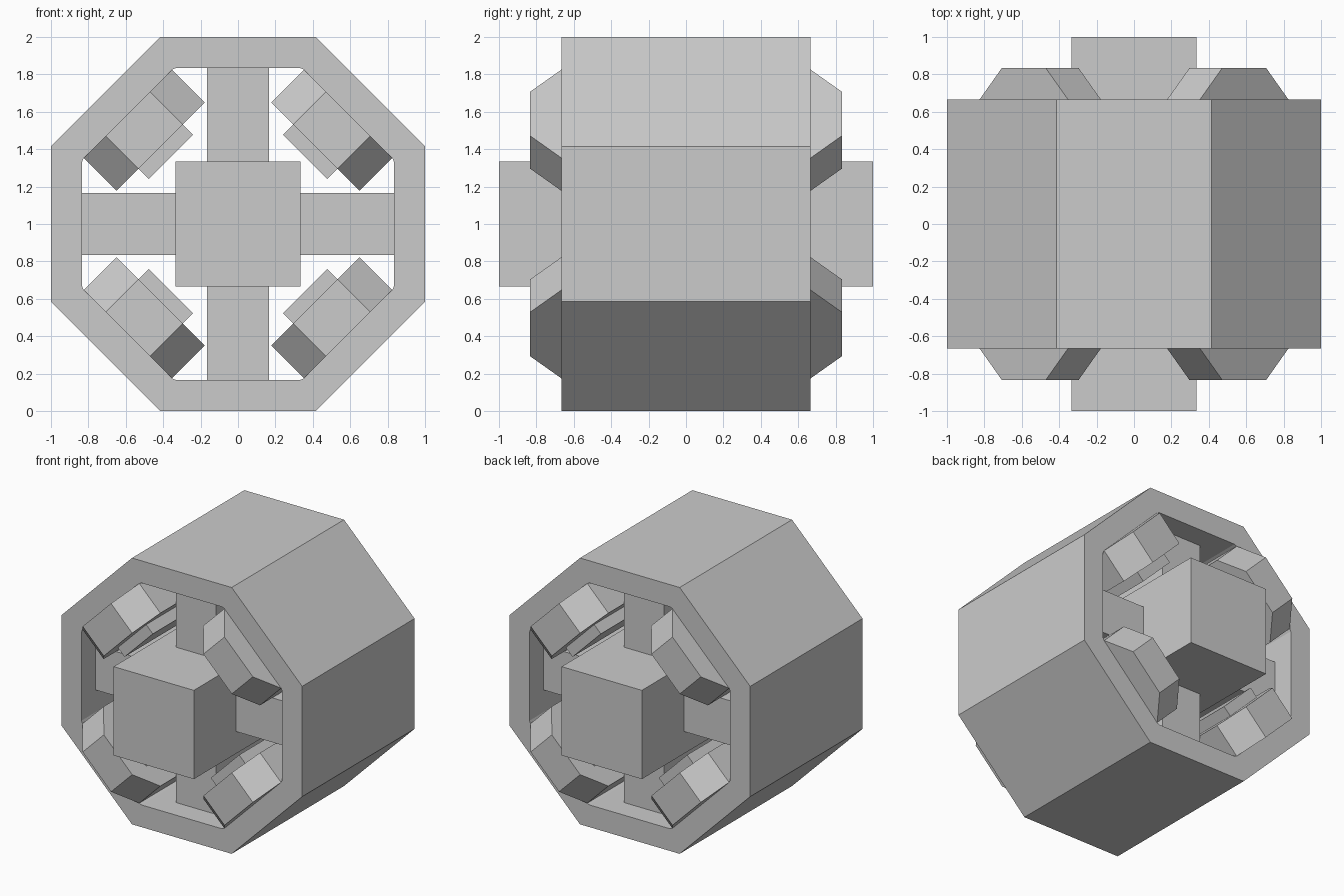
import bpy, bmesh
from math import pi, tan, cos, sin
from mathutils import Matrix, Vector

if "Cube" in bpy.data.objects:
    bpy.data.objects.remove(bpy.data.objects["Cube"])

T = 1 / 3      # main module: half width of the core
S = 1 / 6      # half module
CENTRE = Matrix.Translation((0, 0, 1))


def finish(name, bm, matrix):
    bmesh.ops.recalc_face_normals(bm, faces=bm.faces)
    mesh = bpy.data.meshes.new(name)
    bm.to_mesh(mesh)
    bm.free()
    mesh.transform(matrix)
    ob = bpy.data.objects.new(name, mesh)
    bpy.context.collection.objects.link(ob)
    return ob


def box(name, x, y, z, matrix=CENTRE):
    """Box from (min, max) ranges, relative to the hub centre."""
    bm = bmesh.new()
    bmesh.ops.create_cube(bm, size=1)
    for v in bm.verts:
        v.co = [r[0] if c < 0 else r[1] for c, r in zip(v.co, (x, y, z))]
    return finish(name, bm, matrix)


def prism(name, profile, z0, z1, matrix):
    """Extrude an xy profile along z."""
    bm = bmesh.new()
    face = bm.faces.new([bm.verts.new((x, y, z0)) for x, y in profile])
    ext = bmesh.ops.extrude_face_region(bm, geom=[face], use_keep_orig=True)
    top = [g for g in ext["geom"] if isinstance(g, bmesh.types.BMVert)]
    bmesh.ops.translate(bm, verts=top, vec=(0, 0, z1 - z0))
    return finish(name, bm, matrix)


# Octagonal shell: eight flat sides, inner corners slightly chamfered
def side_point(angle, apothem, offset):
    return Vector((apothem * cos(angle) - offset * sin(angle), 0,
                   apothem * sin(angle) + offset * cos(angle)))


bm = bmesh.new()
rings = []
for y in (-2 * T, 2 * T):
    outer, inner = [], []
    for i in range(8):
        a = i * pi / 4
        outer.append(bm.verts.new(side_point(a, 1, tan(pi / 8)) + Vector((0, y, 0))))
        for o in (-T, T):
            inner.append(bm.verts.new(side_point(a, 5 * S, o) + Vector((0, y, 0))))
    rings.append((outer, inner))
    for i in range(8):
        a, b = inner[2 * i], inner[2 * i + 1]
        bm.faces.new((outer[i - 1], outer[i], b, a))
        bm.faces.new((outer[i], inner[(2 * i + 2) % 16], b))
for front, back in zip(*rings):
    for i in range(len(front)):
        bm.faces.new((front[i - 1], front[i], back[i], back[i - 1]))
finish("octagonal_shell", bm, CENTRE)

# Central core running front to back
box("core", (-T, T), (-1, 1), (-T, T))

# Four straight spokes and four diagonal clamps
octagon = [(-T, -2 * T), (-S, -5 * S), (S, -5 * S), (T, -2 * T),
           (T, 2 * T), (S, 5 * S), (-S, 5 * S), (-T, 2 * T)]
for i in range(4):
    turn = CENTRE @ Matrix.Rotation(i * pi / 2, 4, 'Y')
    box(f"spoke_{i + 1}", (-S, S), (-0.5, 0.5), (T, 5 * S), turn)
    diagonal = turn @ Matrix.Rotation(pi / 4, 4, 'Y')
    prism(f"clamp_{i + 1}", octagon, 0.585, 5 * S, diagonal)
    box(f"clamp_pad_{i + 1}", (-S, S), (-2 * T, 2 * T), (0.507, 0.585), diagonal)
